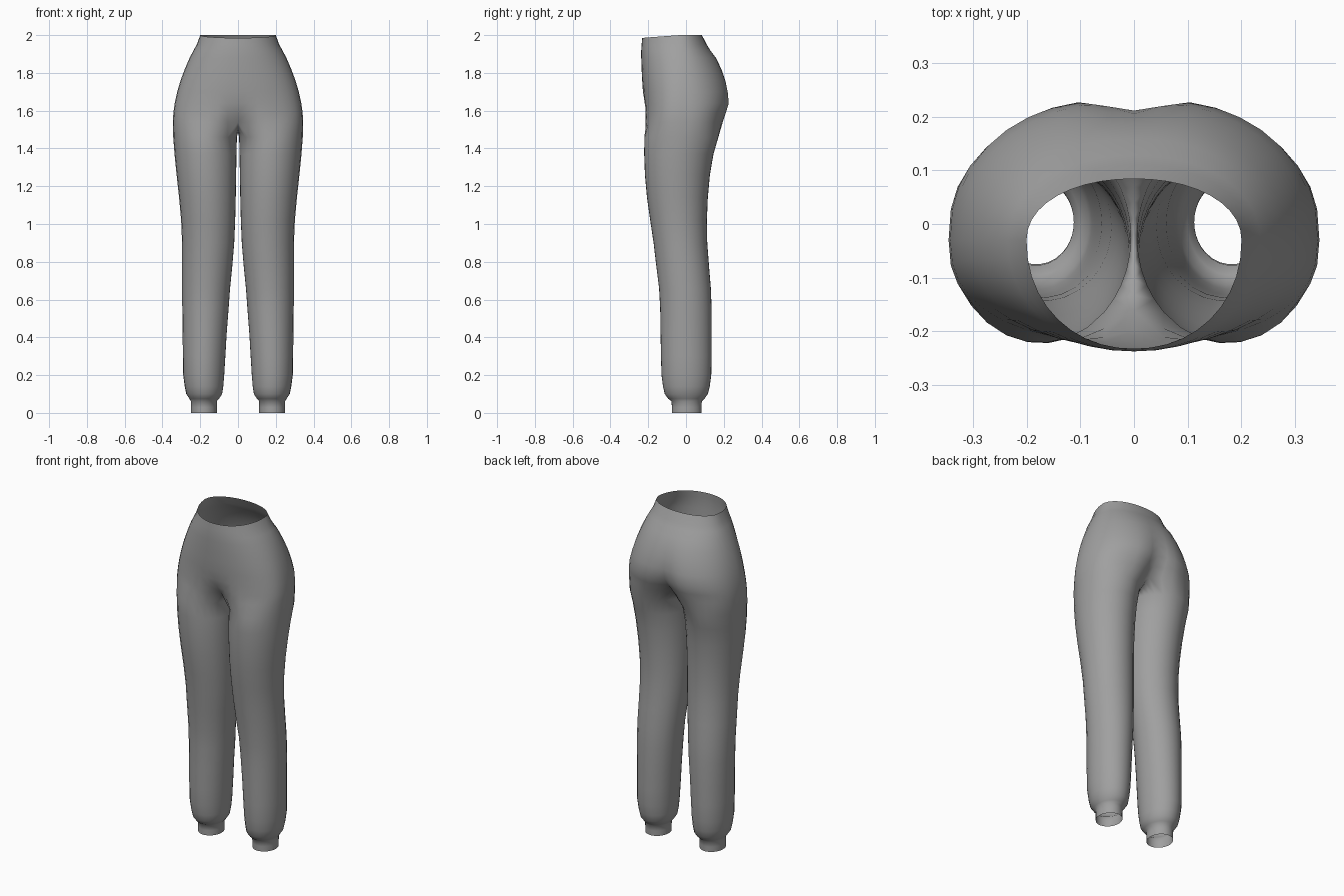
import bpy, bmesh, math

if "Cube" in bpy.data.objects:
    bpy.data.objects.remove(bpy.data.objects["Cube"])

OUT, INN = 20, 10          # segments round the outside and the inside of a leg
ALPHA = math.radians(45)   # where the inner thigh starts on each leg ring

# leg rings: z, inner x, outer x, front y, back y
LEG = [(0, .112, .25, -.075, .082), (.03, .112, .25, -.075, .082),
       (.062, .112, .25, -.077, .084), (.075, .10, .257, -.095, .098),
       (.10, .084, .274, -.113, .116), (.14, .078, .282, -.122, .126),
       (.20, .073, .290, -.130, .134), (.30, .067, .292, -.133, .136),
       (.42, .060, .293, -.135, .136), (.55, .050, .295, -.137, .136),
       (.66, .042, .296, -.143, .132), (.78, .030, .296, -.158, .122),
       (.90, .020, .296, -.172, .113), (1.02, .015, .301, -.190, .111),
       (1.14, .012, .312, -.207, .116), (1.26, .010, .325, -.218, .127),
       (1.37, .008, .336, -.222, .146), (1.46, .006, .343, -.221, .172)]

# hip rings: z, half width, front y, back y, front notch, back notch, squareness
HIP = [(1.54, .345, -.221, .203, .060, .075, 2.5),
       (1.59, .342, -.221, .220, .022, .050, 2.4),
       (1.64, .335, -.222, .236, .004, .032, 2.3),
       (1.70, .322, -.228, .231, 0, .020, 2.2),
       (1.76, .304, -.232, .216, 0, .011, 2.15),
       (1.82, .282, -.235, .193, 0, .006, 2.1),
       (1.88, .256, -.237, .160, 0, .002, 2.1),
       (1.92, .235, -.237, .128, 0, 0, 2.1),
       (1.95, .218, -.235, .110, 0, 0, 2.1),
       (2.00, .200, -.232, .084, 0, 0, 2.1)]


def leg_ring(bm, z, x0, x1, yf, yb):
    cx, cy, rx, ry = (x0 + x1) / 2, (yf + yb) / 2, (x1 - x0) / 2, (yb - yf) / 2
    half = math.pi / 2 + ALPHA
    angles = [-half + 2 * half * i / OUT for i in range(OUT + 1)]
    angles += [half + (2 * math.pi - 2 * half) * i / INN for i in range(1, INN)]
    return [bm.verts.new((cx + rx * math.cos(a), cy + ry * math.sin(a), z)) for a in angles]


def hip_ring(bm, z, a, yf, yb, nf, nb, n):
    verts, cy = [], -.03
    for i in range(OUT + 1):
        t = math.pi * i / OUT
        s = math.sin(t) if 0 < i < OUT else 0
        front = t < math.pi / 2
        h = max(0, 1 - s ** n) ** (1 / n)
        y = cy + (yf - cy if front else yb - cy) * h
        notch = math.exp(-(a * s / .06) ** 2)
        y += nf * notch if front else -nb * notch
        # the waist opening dips a little at the front
        dip = .015 * max(0, math.cos(t)) if z > 1.99 else 0
        verts.append(bm.verts.new((a * s, y, z - dip)))
    return verts


def bridge(bm, low, high, closed):
    n = len(low)
    for i in range(n if closed else n - 1):
        j = (i + 1) % n
        bm.faces.new((low[i], low[j], high[j], high[i]))


bm = bmesh.new()
legs = [leg_ring(bm, *r) for r in LEG]
hips = [hip_ring(bm, *r) for r in HIP]

# crotch seam, running under the body from back to front
back, front = hips[0][-1].co, hips[0][0].co
seam = []
for i in range(1, INN):
    u = i / INN
    co = back.lerp(front, u)
    co.z = 1.485 + .055 * abs(2 * u - 1) ** 2
    seam.append(bm.verts.new(co))

for low, high in zip(legs, legs[1:]):
    bridge(bm, low, high, True)
bridge(bm, legs[-1], hips[0] + seam, True)
for low, high in zip(hips, hips[1:]):
    bridge(bm, low, high, False)

mesh = bpy.data.meshes.new("trousers")
bm.to_mesh(mesh)
bm.free()
trousers = bpy.data.objects.new("trousers", mesh)
bpy.context.collection.objects.link(trousers)

# grey cloth
cloth = bpy.data.materials.new("grey cloth")
cloth.diffuse_color = (.35, .35, .35, 1)
cloth.use_nodes = True
cloth.node_tree.nodes["Principled BSDF"].inputs["Base Color"].default_value = cloth.diffuse_color
mesh.materials.append(cloth)

# second leg
mirror = trousers.modifiers.new("mirror", 'MIRROR')
mirror.use_clip = True
mirror.merge_threshold = .0005

bpy.context.view_layer.objects.active = trousers
trousers.select_set(True)
bpy.ops.object.shade_smooth()
